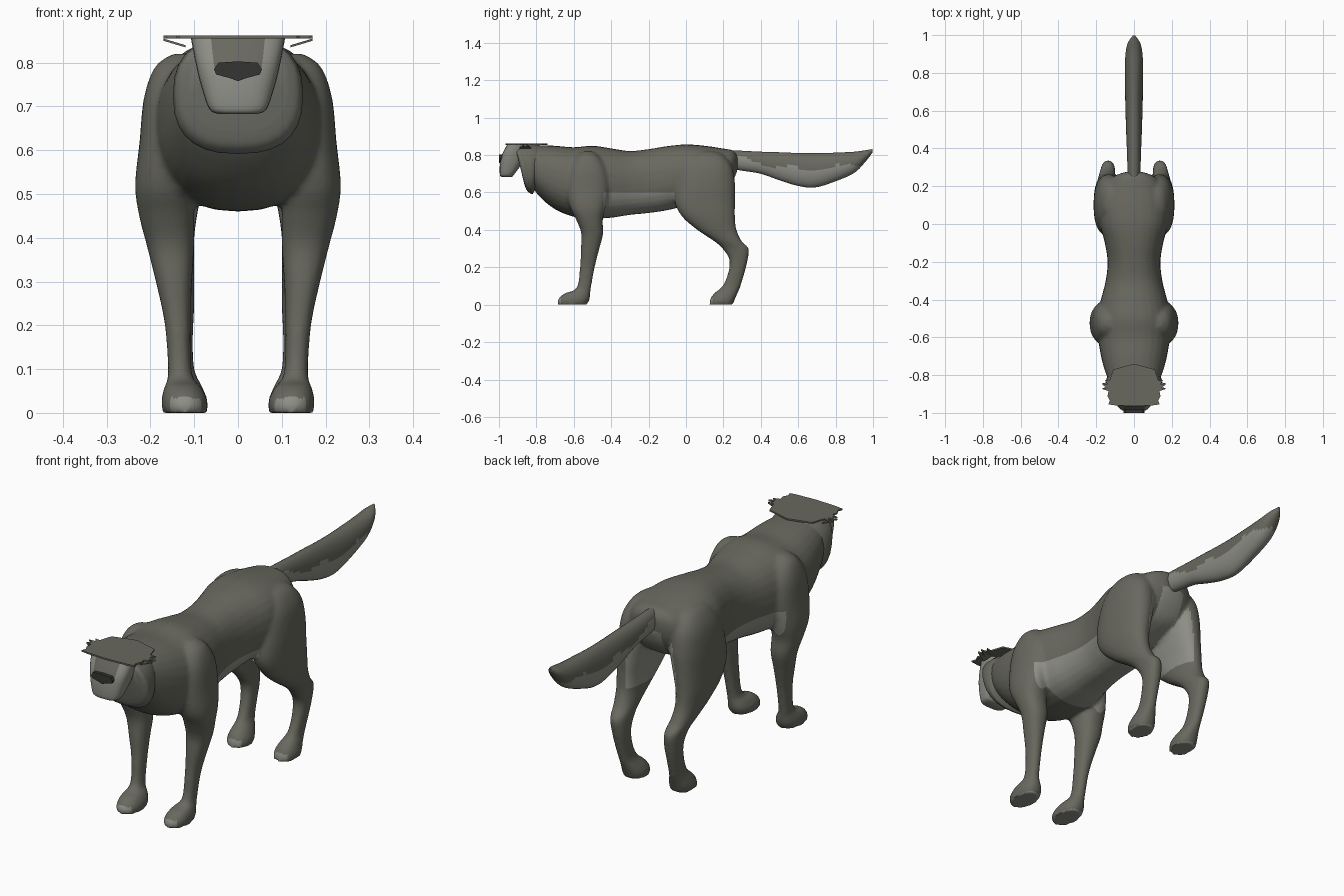
import bpy, bmesh, math
from mathutils import Vector

cube = bpy.data.objects.get("Cube")
if cube:
    bpy.data.objects.remove(cube, do_unlink=True)


def material(name, color):
    mat = bpy.data.materials.new(name)
    mat.use_nodes = True
    mat.diffuse_color = (*color, 1)
    bsdf = mat.node_tree.nodes["Principled BSDF"]
    bsdf.inputs["Base Color"].default_value = (*color, 1)
    bsdf.inputs["Roughness"].default_value = 0.9
    return mat


MATS = [material("dark fur", (0.14, 0.14, 0.115)),
        material("pale fur", (0.27, 0.27, 0.24)),
        material("nose black", (0.035, 0.035, 0.033)),
        material("face grey", (0.19, 0.19, 0.165))]
FUR, PALE, NOSE, FACE = range(4)


def finish(name, bm, rule=None, smooth=True):
    """Turn a bmesh into an object, colouring faces by a rule."""
    bmesh.ops.recalc_face_normals(bm, faces=bm.faces)
    bm.normal_update()
    for f in bm.faces:
        f.smooth = smooth
        if rule:
            f.material_index = rule(f.calc_center_median(), f.normal)
    mesh = bpy.data.meshes.new(name)
    bm.to_mesh(mesh)
    bm.free()
    for mat in MATS:
        mesh.materials.append(mat)
    if smooth:
        mesh.set_sharp_from_angle(angle=math.radians(50))
    obj = bpy.data.objects.new(name, mesh)
    bpy.context.collection.objects.link(obj)
    return obj


def along_y(y_top, y_bottom, w, top, bottom):
    """Ring frame across the body: centre, sideways and upward half axes."""
    return (Vector((0, (y_top + y_bottom) / 2, (top + bottom) / 2)),
            Vector((w, 0, 0)),
            Vector((0, (y_top - y_bottom) / 2, (top - bottom) / 2)))


def along_z(z, x0, x1, y0, y1):
    """Ring frame lying flat at height z."""
    return (Vector(((x0 + x1) / 2, (y0 + y1) / 2, z)),
            Vector(((x1 - x0) / 2, 0, 0)),
            Vector((0, (y1 - y0) / 2, 0)))


def spline(a, b, c, d, t):
    return b + (c - a) * (t / 2) + (a * 2 - b * 5 + c * 4 - d) * (t * t / 2) \
        + (b * 3 - a - c * 3 + d) * (t ** 3 / 2)


def loft(bm, frames, power=2.3, side=1, sides=28, steps=5):
    """Skin smoothly interpolated superellipse rings and cap both ends."""
    last = len(frames) - 1
    rings = []
    for k in range(last * steps + 1):
        i, t = min(k // steps, last - 1), k / steps - min(k // steps, last - 1)
        near = [frames[max(0, min(last, i + j))] for j in (-1, 0, 1, 2)]
        c, u, v = (spline(*(f[n] for f in near), t) for n in range(3))
        ring = []
        for s in range(sides):
            a = math.tau * s / sides
            ca, sa = math.cos(a), math.sin(a)
            p = c + u * math.copysign(abs(ca) ** (2 / power), ca) \
                + v * math.copysign(abs(sa) ** (2 / power), sa)
            ring.append(bm.verts.new((p.x * side, p.y, p.z)))
        rings.append(ring)
    for r, q in zip(rings, rings[1:]):
        for s in range(sides):
            n = (s + 1) % sides
            bm.faces.new((r[s], r[n], q[n], q[s]))
    bm.faces.new(rings[0])
    bm.faces.new(rings[-1])


def slab(name, outline, place, depth, mat):
    """Flat outline extruded along a vector."""
    bm = bmesh.new()
    face = bm.faces.new([bm.verts.new(place(*p)) for p in outline])
    ext = bmesh.ops.extrude_face_region(bm, geom=[face])["geom"]
    moved = [g for g in ext if isinstance(g, bmesh.types.BMVert)]
    bmesh.ops.translate(bm, verts=moved, vec=depth)
    return finish(name, bm, lambda c, n: mat, smooth=False)


# Torso: y at top, y at bottom, half width, top, bottom
TORSO = [(-.88, -.83, .12, .85, .64), (-.8, -.78, .15, .853, .575),
         (-.7, -.7, .175, .85, .51), (-.6, -.6, .19, .842, .47),
         (-.5, -.5, .195, .85, .46), (-.4, -.4, .175, .836, .465),
         (-.3, -.3, .15, .822, .48), (-.2, -.2, .14, .832, .49),
         (-.1, -.1, .155, .848, .505), (0, 0, .18, .857, .53),
         (.1, .1, .18, .85, .56), (.2, .2, .15, .835, .6),
         (.25, .25, .11, .825, .66), (.275, .275, .05, .8, .72)]

# Legs: height, inner x, outer x, front y, back y
FRONT_LEG = [(0, .07, .172, -.685, -.53), (.03, .07, .175, -.683, -.515),
             (.06, .085, .168, -.65, -.512), (.09, .105, .16, -.585, -.508),
             (.2, .108, .167, -.567, -.488), (.3, .105, .188, -.562, -.463),
             (.38, .1, .208, -.56, -.443), (.45, .1, .226, -.585, -.445),
             (.52, .1, .235, -.62, -.43), (.62, .08, .225, -.64, -.41),
             (.72, .06, .215, -.63, -.42), (.79, .06, .19, -.59, -.46),
             (.82, .08, .15, -.55, -.5)]
HIND_LEG = [(0, .07, .17, .125, .25), (.03, .07, .172, .13, .262),
            (.06, .082, .165, .15, .275), (.1, .1, .158, .195, .292),
            (.17, .103, .163, .225, .313), (.24, .1, .17, .232, .33),
            (.3, .1, .178, .195, .335), (.34, .1, .19, .15, .298),
            (.4, .1, .202, .06, .27), (.47, .09, .212, -.02, .262),
            (.55, .07, .214, -.06, .262), (.65, .05, .212, -.05, .262),
            (.74, .05, .198, -.02, .245), (.8, .06, .165, .03, .2),
            (.82, .08, .13, .07, .15)]

bm = bmesh.new()
loft(bm, [along_y(*s) for s in TORSO])
for side in (1, -1):
    for leg in (FRONT_LEG, HIND_LEG):
        loft(bm, [along_z(*s) for s in leg], side=side)
rough = finish("body_blend", bm)

# Fuse the torso and legs into one smooth skin
remesh = rough.modifiers.new("fuse", "REMESH")
remesh.mode, remesh.voxel_size = "VOXEL", 0.009
relax = rough.modifiers.new("relax", "SMOOTH")
relax.factor, relax.iterations = 0.5, 5
graph = bpy.context.evaluated_depsgraph_get()
fused = bpy.data.meshes.new_from_object(rough.evaluated_get(graph))
bpy.data.objects.remove(rough, do_unlink=True)
bm = bmesh.new()
bm.from_mesh(fused)
bpy.data.meshes.remove(fused)

# Clean edges for the belly patch
BELLY_FRONT, BELLY_BACK, BELLY_TOP = -.44, -.06, .6
for co, no in (((0, 0, BELLY_TOP), (0, 0, 1)), ((0, BELLY_FRONT, 0), (0, 1, 0))):
    bmesh.ops.bisect_plane(bm, geom=bm.verts[:] + bm.edges[:] + bm.faces[:],
                           plane_co=co, plane_no=no)


def body_color(c, n):
    if c.z < .035:                                  # toes and soles
        toe = c.y < -.63 or .1 < c.y < .18
        return PALE if n.z < -.6 or (toe and abs(c.x - math.copysign(.12, c.x)) < .035) else FUR
    if BELLY_FRONT < c.y < BELLY_BACK:
        return PALE if c.z < BELLY_TOP else FUR
    if c.y >= BELLY_BACK and .42 < c.z < .73:       # inner thighs and rump
        inner = n.x * c.x < 0 and abs(n.x) > .3 and abs(c.x) < .13
        return PALE if inner or abs(c.x) < .06 else FUR
    return FUR


finish("body", bm, body_color)

# Tail with a pale underside
TAIL = [(.2, .2, .03, .825, .74), (.28, .28, .034, .824, .72),
        (.4, .4, .038, .818, .7), (.5, .5, .042, .815, .665),
        (.6, .6, .045, .811, .635), (.69, .69, .047, .81, .627),
        (.8, .8, .048, .813, .66), (.9, .9, .045, .818, .705),
        (.96, .96, .032, .826, .765), (.998, .998, .006, .832, .815)]
bm = bmesh.new()
loft(bm, [along_y(*s) for s in TAIL], power=2)
finish("tail", bm, lambda c, n: PALE if c.z < .725 + .45 * (c.y - .66) ** 2
       + .012 * math.sin(c.y * 25) else FUR)

# Head with a cheek ruff that overhangs the neck
HEAD = [(-.915, -.865, .115, .855, .645), (-.9, -.85, .138, .858, .61),
        (-.87, -.825, .148, .86, .592), (-.82, -.815, .145, .858, .6),
        (-.77, -.8, .125, .85, .63)]
bm = bmesh.new()
loft(bm, [along_y(*s) for s in HEAD], power=2.5)
finish("head", bm, lambda c, n: FACE if n.y < -.4 else FUR)

# Muzzle with a dark bridge above the nose
MUZZLE = [(.683, -.045, .045, -.985, -.93), (.695, -.066, .066, -.995, -.92),
          (.75, -.085, .085, -.995, -.88), (.8, -.097, .097, -.985, -.86),
          (.858, -.108, .108, -.955, -.84)]
bm = bmesh.new()
loft(bm, [along_z(*s) for s in MUZZLE], power=3)
finish("muzzle", bm, lambda c, n: FUR if abs(c.x) < .055 and c.z > .79 else PALE)


def mirrored(half):
    return half + [(-x, y) for x, y in reversed(half) if x]


# Nose
slab("nose", mirrored([(0, .803), (.045, .8), (.055, .785), (.05, .773), (.02, .765), (0, .758)]),
     lambda x, z: (x, -1, z), Vector((0, .045, 0)), NOSE)

# Flat crown with ragged hair tufts at the sides
CROWN = [(0, -.965), (.1, -.96), (.135, -.955), (.128, -.935), (.14, -.91),
         (.135, -.885), (.165, -.875), (.145, -.866), (.17, -.85), (.14, -.848),
         (.155, -.825), (.13, -.83), (.11, -.77), (0, -.74)]
slab("crown", mirrored(CROWN), lambda x, y: (x, y, .855), Vector((0, 0, .007)), FUR)

# Loose cheek hairs
for side, label in ((1, "left"), (-1, "right")):
    for i, y in enumerate((-.87, -.845)):
        slab(f"{label}_tuft_{i}", [(.12, y - .02), (.17, y), (.12, y + .015)],
             lambda x, v: (x * side, v, .835 + (x - .12) * .3),
             Vector((0, 0, .005)), FUR)
